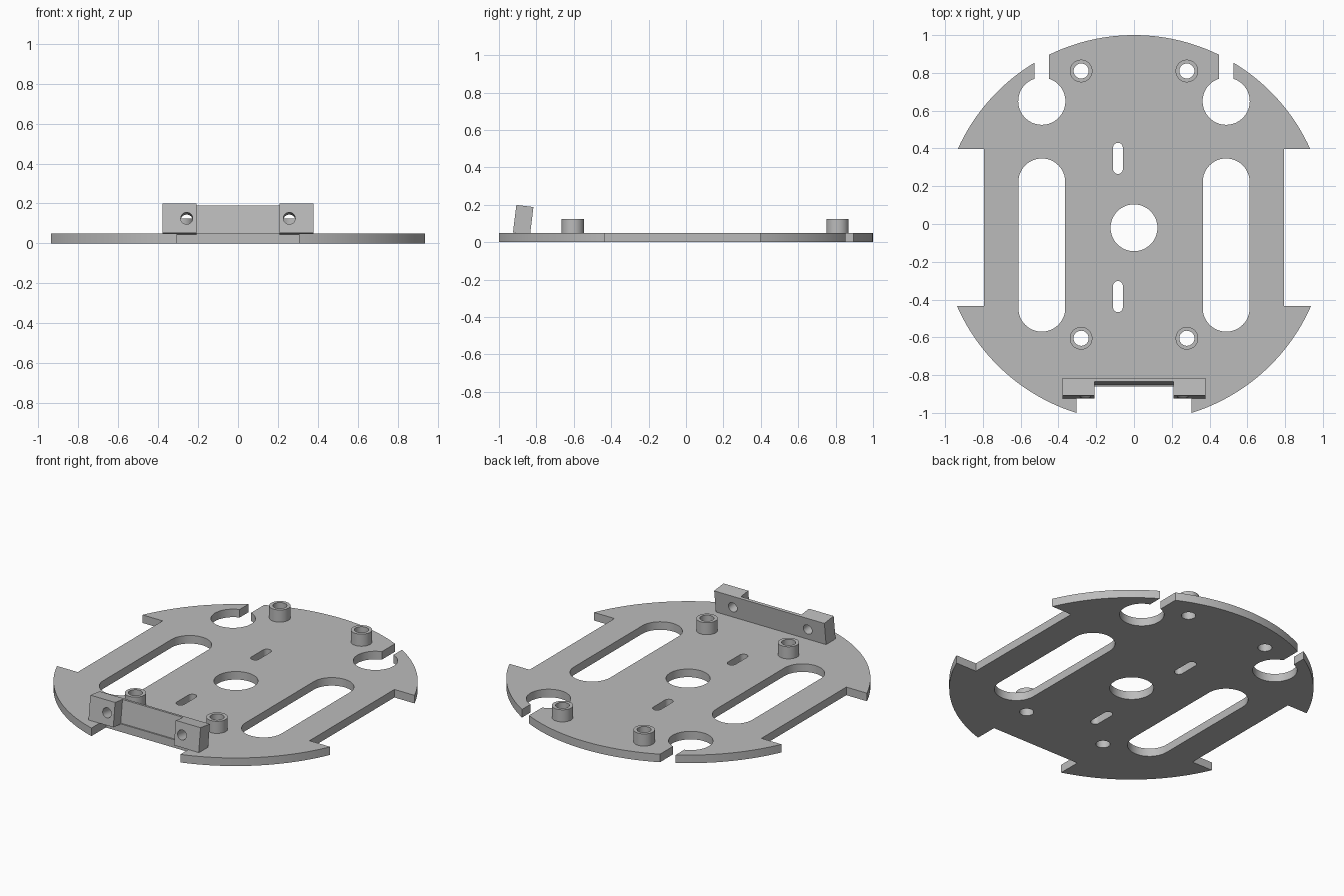
import bpy, bmesh
from math import sin, cos, acos, asin, pi, radians, sqrt

if "Cube" in bpy.data.objects:
    bpy.data.objects.remove(bpy.data.objects["Cube"])

grey = bpy.data.materials.new("plain_grey")
grey.use_nodes = True
colour = (0.5, 0.5, 0.5, 1)
grey.diffuse_color = colour
grey.node_tree.nodes["Principled BSDF"].inputs["Base Color"].default_value = colour


def arc(cx, cy, r, a0, a1, n):
    return [(cx + r * cos(a0 + (a1 - a0) * i / n), cy + r * sin(a0 + (a1 - a0) * i / n))
            for i in range(n + 1)]


def circle(cx, cy, r, n=48):
    return arc(cx, cy, r, 0, 2 * pi, n)[:-1]


def slot(cx, y0, y1, r, n=24):
    return arc(cx, y1 - r, r, 0, pi, n) + arc(cx, y0 + r, r, pi, 2 * pi, n)


def rect(x0, x1, y0, y1):
    return [(x0, y0), (x1, y0), (x1, y1), (x0, y1)]


def prism(name, outlines, z0, z1, location=(0, 0, 0), tilt=0):
    """Extrude a filled outline with holes from z0 to z1."""
    curve = bpy.data.curves.new(name, "CURVE")
    curve.dimensions = "2D"
    curve.fill_mode = "BOTH"
    curve.extrude = (z1 - z0) / 2
    for points in outlines:
        spline = curve.splines.new("POLY")
        spline.points.add(len(points) - 1)
        for p, (x, y) in zip(spline.points, points):
            p.co = (x, y, 0, 1)
        spline.use_cyclic_u = True
    temp = bpy.data.objects.new(name + "_outline", curve)
    bpy.context.collection.objects.link(temp)
    bpy.context.view_layer.update()
    mesh = bpy.data.meshes.new_from_object(
        temp.evaluated_get(bpy.context.evaluated_depsgraph_get()))
    bpy.data.objects.remove(temp)
    bm = bmesh.new()
    bm.from_mesh(mesh)
    bmesh.ops.translate(bm, verts=bm.verts, vec=(0, 0, (z0 + z1) / 2))
    bmesh.ops.remove_doubles(bm, verts=bm.verts, dist=1e-5)
    bmesh.ops.recalc_face_normals(bm, faces=bm.faces)
    bm.to_mesh(mesh)
    bm.free()
    mesh.materials.clear()
    mesh.materials.append(grey)
    obj = bpy.data.objects.new(name, mesh)
    bpy.context.collection.objects.link(obj)
    obj.location = location
    obj.rotation_euler.x = tilt
    bpy.ops.object.select_all(action="DESELECT")
    obj.select_set(True)
    bpy.context.view_layer.objects.active = obj
    bpy.ops.object.shade_smooth_by_angle(angle=radians(30))
    return obj


# Base plate: one half of the rim, then mirrored
T = 0.05
CY, R = -0.0233, 1.0233
SIDE, Y_LOW, Y_HIGH = 0.795, -0.435, 0.397
KEY_X, KEY_Y, KEY_R, NECK = 0.488, 0.65, 0.125, 0.039
neck_angle = acos(NECK / KEY_R)
half = [(0.305, -0.86)]
half += arc(0, CY, R, -acos(0.305 / R), asin((Y_LOW - CY) / R), 28)
half += [(SIDE, Y_LOW), (SIDE, Y_HIGH)]
half += arc(0, CY, R, asin((Y_HIGH - CY) / R), acos((KEY_X + NECK) / R), 20)
half += arc(KEY_X, KEY_Y, KEY_R, neck_angle, -pi - neck_angle, 40)
half += arc(0, CY, R, acos((KEY_X - NECK) / R), pi / 2, 16)
rim = half + [(-x, y) for x, y in reversed(half[:-1])]

posts = [(s * 0.28, y) for s in (1, -1) for y in (0.81, -0.605)]
holes = [circle(0, -0.02, 0.124)]
holes += [slot(s * KEY_X, -0.57, 0.347, 0.124) for s in (1, -1)]
holes += [slot(-0.085, y, y + 0.165, 0.026, 12) for y in (0.265, -0.467)]
holes += [circle(x, y, 0.04, 32) for x, y in posts]
prism("base_plate", [rim] + holes, 0, T)

# Hollow standoffs
for i, (x, y) in enumerate(posts):
    prism(f"standoff_{i + 1}", [circle(0, 0, 0.06), circle(0, 0, 0.04, 32)], T, 0.125, (x, y, 0))

# Front bracket, leaning back: two drilled ears joined by a thin web
DEPTH, HEIGHT = 0.092, 0.148
place = dict(location=(0, -0.925, 0.052), tilt=radians(83))
for side, s in (("left", 1), ("right", -1)):
    ear = rect(*sorted((s * 0.208, s * 0.378)), 0, HEIGHT)
    prism(f"bracket_ear_{side}", [ear, circle(s * 0.257, 0.074, 0.03, 32)], -DEPTH, 0, **place)
prism("bracket_web", [rect(-0.208, 0.208, 0, HEIGHT)], -DEPTH, -0.073, **place)
